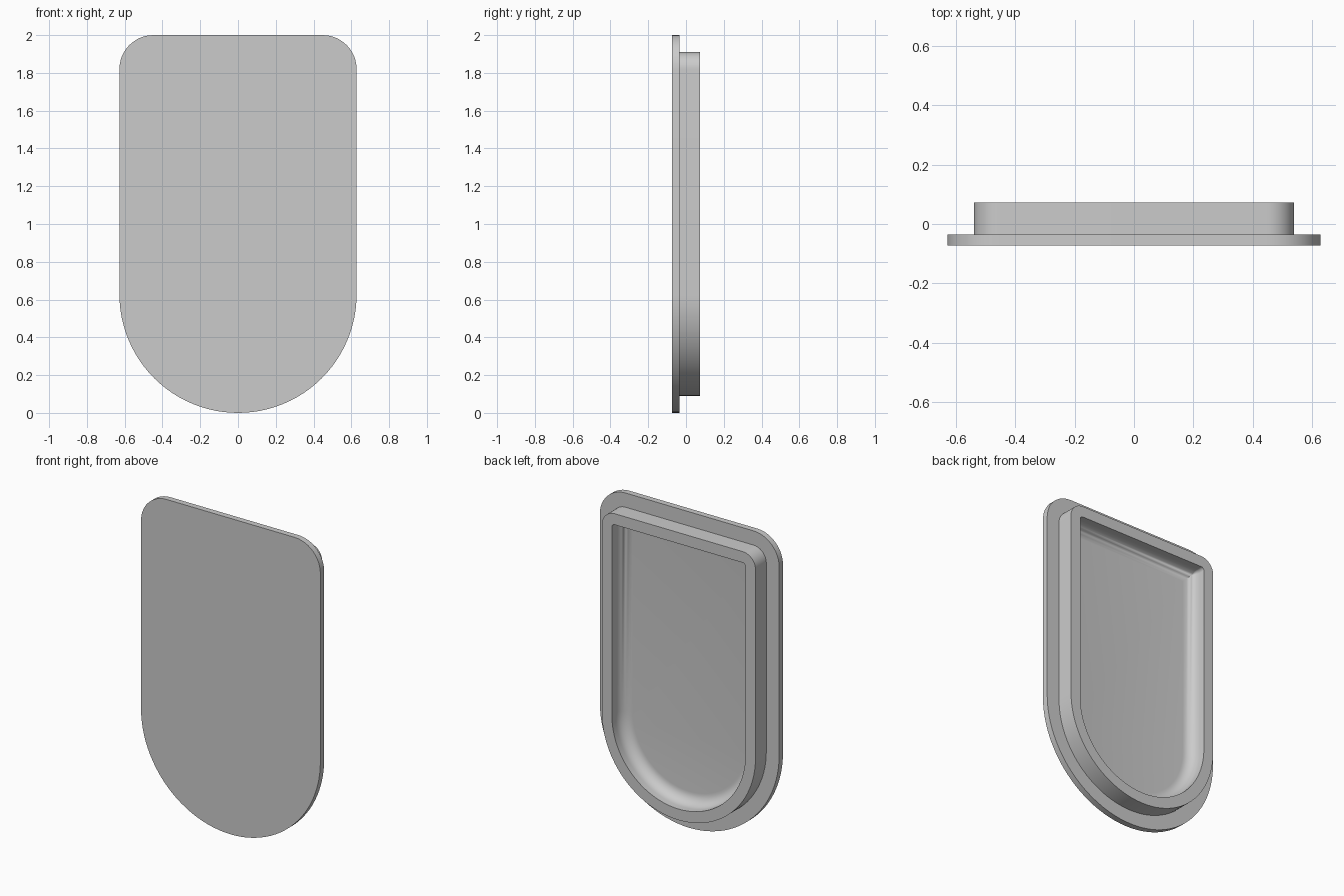
import bpy, bmesh, math

if "Cube" in bpy.data.objects:
    bpy.data.objects.remove(bpy.data.objects["Cube"])

HALF_W, TOP, CORNER = 0.628, 2.0, 0.18
FRONT, LEDGE, BACK = -0.073, -0.035, 0.073


def outline(inset, y):
    """Closed loop: round bottom, straight sides, rounded top corners."""
    r = HALF_W - inset
    c = max(CORNER - inset, 0.0)
    pts = []

    def arc(cx, cz, rad, a0, a1, n):
        for i in range(n + 1):
            a = math.radians(a0 + (a1 - a0) * i / n)
            pts.append((cx + rad * math.cos(a), y, cz + rad * math.sin(a)))

    arc(0, HALF_W, r, 180, 360, 48)
    arc(r - c, TOP - inset - c, c, 0, 90, 12)
    arc(-r + c, TOP - inset - c, c, 90, 180, 12)
    return pts


# Section from the front edge, over the flange and rim, down into the tray
WALL, FILLET = 0.16, 0.07
section = [(0, FRONT), (0, LEDGE), (0.09, LEDGE), (0.09, BACK), (WALL, BACK)]
for i in range(9):
    a = math.pi / 2 * i / 8
    section.append((WALL + FILLET * (1 - math.cos(a)),
                    LEDGE + FILLET * (1 - math.sin(a))))

bm = bmesh.new()
loops = [[bm.verts.new(p) for p in outline(*s)] for s in section]
n = len(loops[0])
for a, b in zip(loops, loops[1:]):
    for i in range(n):
        j = (i + 1) % n
        bm.faces.new((a[i], a[j], b[j], b[i]))
bm.faces.new(loops[0])     # flat front
bm.faces.new(loops[-1])    # tray floor
bmesh.ops.remove_doubles(bm, verts=bm.verts, dist=0.0002)
bmesh.ops.recalc_face_normals(bm, faces=bm.faces)

mesh = bpy.data.meshes.new("cover_plate")
bm.to_mesh(mesh)
bm.free()
cover = bpy.data.objects.new("cover_plate", mesh)
bpy.context.collection.objects.link(cover)

grey = bpy.data.materials.new("light grey")
grey.diffuse_color = (0.6, 0.6, 0.6, 1)
grey.use_nodes = True
grey.node_tree.nodes["Principled BSDF"].inputs["Base Color"].default_value = grey.diffuse_color
mesh.materials.append(grey)

bpy.context.view_layer.objects.active = cover
cover.select_set(True)
bpy.ops.object.shade_smooth_by_angle(angle=math.radians(35))
